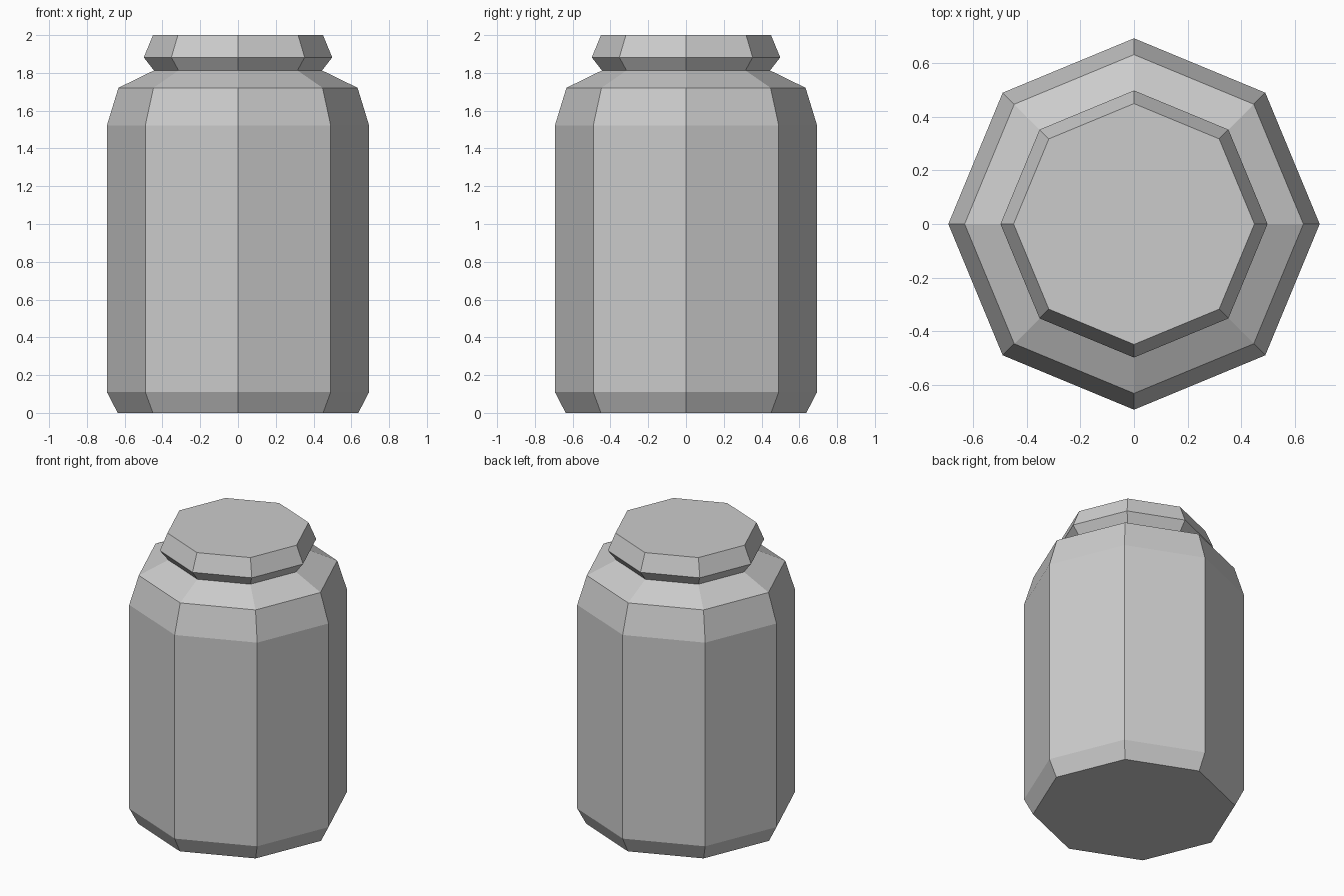
import bpy, bmesh
from math import cos, sin, tau

if "Cube" in bpy.data.objects:
    bpy.data.objects.remove(bpy.data.objects["Cube"])

SIDES = 8


def lathe(name, profile):
    """Closed flat-faced solid from (radius, height) rings."""
    bm = bmesh.new()
    rings = [[bm.verts.new((r * cos(tau * i / SIDES), r * sin(tau * i / SIDES), z))
              for i in range(SIDES)] for r, z in profile]
    for low, high in zip(rings, rings[1:]):
        for i in range(SIDES):
            j = (i + 1) % SIDES
            bm.faces.new((low[i], low[j], high[j], high[i]))
    bm.faces.new(rings[0][::-1])
    bm.faces.new(rings[-1])
    mesh = bpy.data.meshes.new(name)
    bm.to_mesh(mesh)
    bm.free()
    obj = bpy.data.objects.new(name, mesh)
    bpy.context.collection.objects.link(obj)
    return obj


# Jar: chamfered base, straight body, sloped shoulder, pinched neck and flared lid
lathe("jar", [(0.637, 0), (0.694, 0.11), (0.694, 1.522), (0.633, 1.721),
              (0.445, 1.813), (0.499, 1.882), (0.45, 2.0)])
